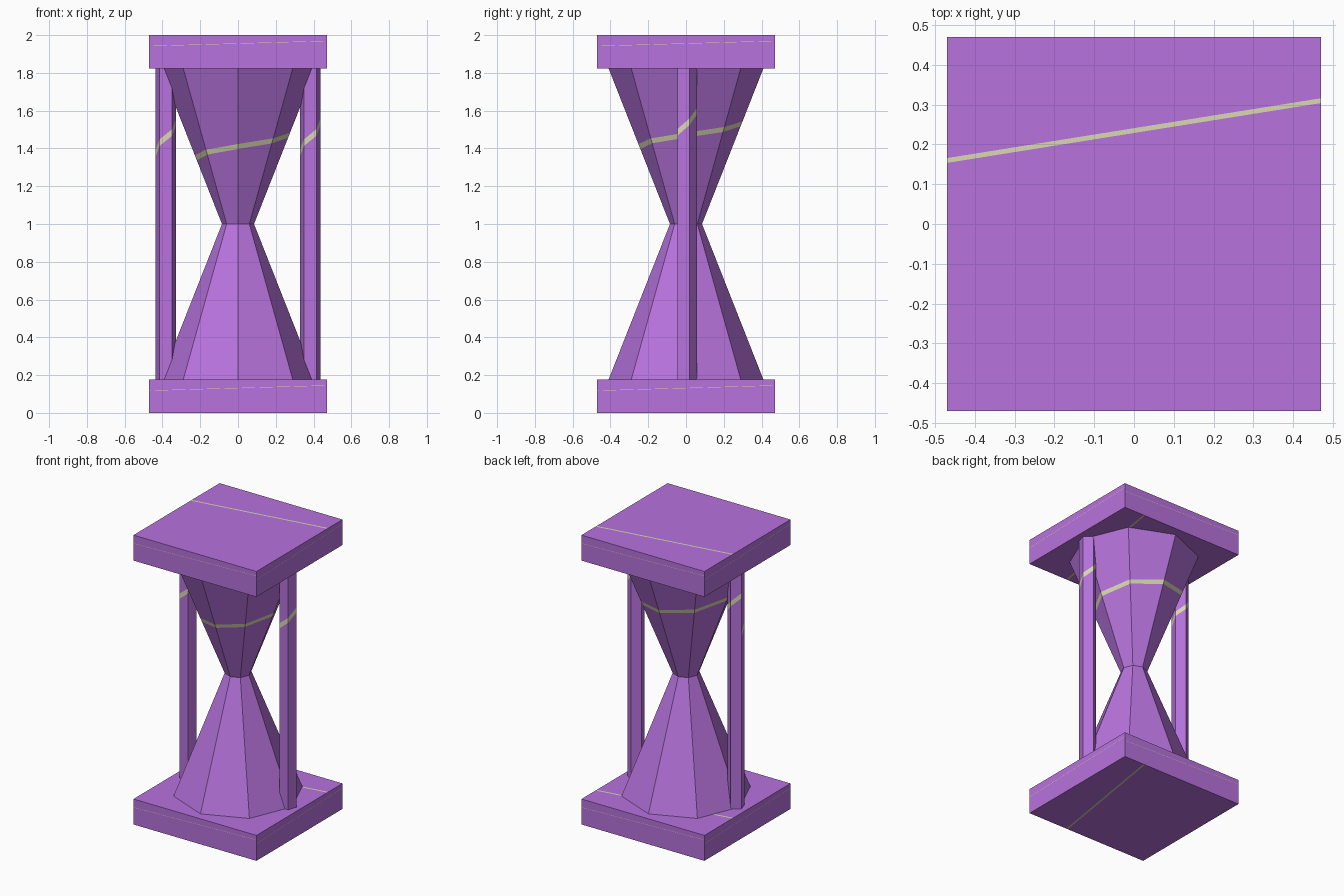
import bpy, bmesh
from math import sin, cos, pi, radians, sqrt
from mathutils import Vector

if "Cube" in bpy.data.objects:
    bpy.data.objects.remove(bpy.data.objects["Cube"], do_unlink=True)


def make_material(name, colour):
    m = bpy.data.materials.new(name)
    m.use_nodes = True
    m.diffuse_color = (*colour, 1)
    m.node_tree.nodes["Principled BSDF"].inputs["Base Color"].default_value = (*colour, 1)
    return m


PURPLE = make_material("purple", (0.475, 0.171, 0.725))
CREAM = make_material("cream", (0.70, 0.70, 0.45))
UP = Vector((0, 0, 1))


def cut_band(bm, face_normal, point, plane_normal, width):
    """Cut a straight cream band into the flat side that has this normal."""
    plane_normal = plane_normal.normalized()

    def side():
        bm.normal_update()
        return [f for f in bm.faces if f.normal.dot(face_normal) > 0.99]

    for s in (-0.5, 0.5):
        faces = side()
        geom = set(faces)
        for f in faces:
            geom.update(f.edges)
            geom.update(f.verts)
        bmesh.ops.bisect_plane(bm, geom=list(geom), dist=1e-6,
                               plane_co=point + plane_normal * width * s,
                               plane_no=plane_normal)
    for f in side():
        if abs((f.calc_center_median() - point).dot(plane_normal)) < width / 2:
            f.material_index = 1


def prism(name, sides, r0, r1, z0, z1, start, x=0, band=None, cap_band=None):
    """Tapered prism; band = (start height, rise per side, carry on, width)."""
    bm = bmesh.new()
    step = 2 * pi / sides
    angles = [radians(start) + i * step for i in range(sides)]
    low, high = ([bm.verts.new((r * cos(a), r * sin(a), z)) for a in angles]
                 for r, z in ((r0, z0), (r1, z1)))
    walls = [bm.faces.new((low[i], low[(i + 1) % sides], high[(i + 1) % sides], high[i]))
             for i in range(sides)]
    bm.faces.new(low[::-1])
    bm.faces.new(high)
    bm.normal_update()
    if band:
        height, rise, carry, width = band
        normals = [f.normal.copy() for f in walls]
        for i, normal in enumerate(normals):
            out = angles[i] + step / 2
            tangent = Vector((-sin(out), cos(out), 0))
            z = height + rise * (0.5 + (i if carry else 0))
            edge = 2 * sin(step / 2) * (r0 + (r1 - r0) * (z - z0) / (z1 - z0))
            cut_band(bm, normal, Vector((0, 0, z)), UP * edge - tangent * rise, width)
    if cap_band:
        offset, slope, width = cap_band
        cut_band(bm, UP, Vector((0, offset, 0)), Vector((-slope, 1, 0)), width)
        cut_band(bm, -UP, Vector((offset, 0, 0)), Vector((1, -slope, 0)), width)
    mesh = bpy.data.meshes.new(name)
    bm.to_mesh(mesh)
    bm.free()
    mesh.materials.append(PURPLE)
    mesh.materials.append(CREAM)
    obj = bpy.data.objects.new(name, mesh)
    obj.location.x = x
    bpy.context.collection.objects.link(obj)
    return obj


SLAB = 0.176
TOP = 2 - SLAB

# Square end slabs
for name, z in (("bottom_slab", 0), ("top_slab", TOP)):
    r = 0.47 * sqrt(2)
    prism(name, 4, r, r, z, z + SLAB, 225,
          band=(z + 0.118, 0.027, False, 0.002), cap_band=(0.235, 0.16, 0.012))

# Eight-sided glass bulbs meeting at the neck
prism("lower_bulb", 8, 0.41, 0.085, SLAB, 1, 180)
prism("upper_bulb", 8, 0.085, 0.41, 1, TOP, 180, band=(1.35, 0.03, True, 0.026))

# Five-sided side posts
for name, x in (("right_post", -0.382), ("left_post", 0.382)):
    prism(name, 5, 0.057, 0.057, SLAB, TOP, 162, x=x, band=(1.375, 0.055, True, 0.027))
